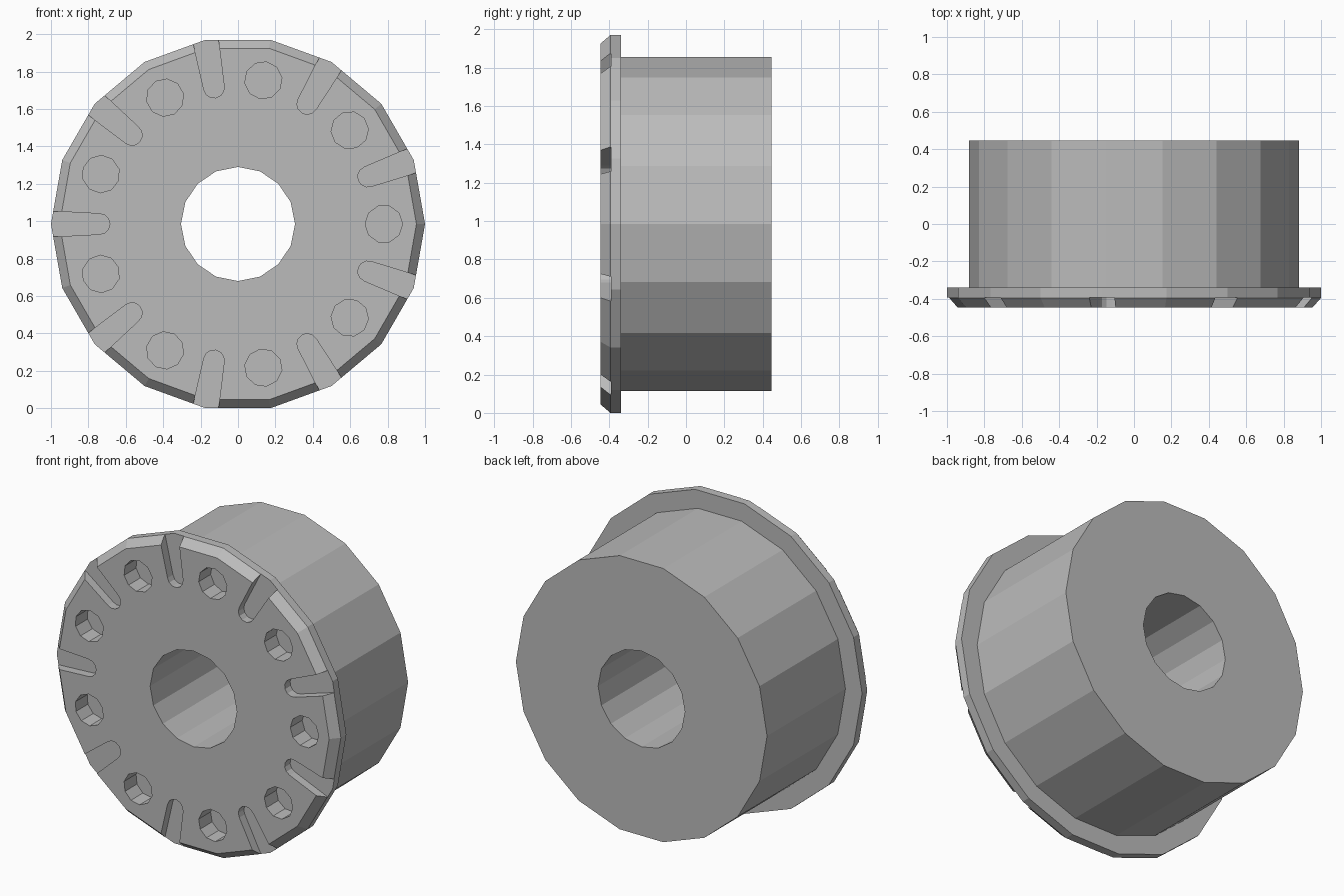
import bpy, bmesh, math
from mathutils import Matrix, Vector

default = bpy.data.objects.get("Cube")
if default:
    bpy.data.objects.remove(default)

CENTRE_Z = 0.985
FRONT, BACK = -0.447, 0.447
RIM_SIDES = 18
REPEATS = 9

grey = bpy.data.materials.new("plain grey")
grey.use_nodes = True
colour = (0.5, 0.5, 0.5, 1)
grey.diffuse_color = colour
grey.node_tree.nodes["Principled BSDF"].inputs["Base Color"].default_value = colour


def loft(bm, rings):
    """Bridge equal-sized rings of points and cap both ends."""
    loops = [[bm.verts.new(p) for p in ring] for ring in rings]
    n = len(loops[0])
    for a, b in zip(loops, loops[1:]):
        for i in range(n):
            j = (i + 1) % n
            bm.faces.new((a[i], a[j], b[j], b[i]))
    bm.faces.new(loops[0][::-1])
    bm.faces.new(loops[-1])


def circle(radius, sides, y, x=0):
    steps = [math.tau * i / sides for i in range(sides)]
    return [Vector((x + radius * math.cos(a), y, radius * math.sin(a))) for a in steps]


def make_object(name, bm):
    bmesh.ops.recalc_face_normals(bm, faces=bm.faces)
    mesh = bpy.data.meshes.new(name)
    bm.to_mesh(mesh)
    bm.free()
    mesh.materials.append(grey)
    obj = bpy.data.objects.new(name, mesh)
    obj.location.z = CENTRE_Z
    bpy.context.collection.objects.link(obj)
    return obj


# Flanged drum with a chamfered front rim
bm = bmesh.new()
profile = [(0.954, FRONT), (1, -0.395), (1, -0.34), (0.883, -0.34), (0.883, BACK)]
loft(bm, [circle(r, RIM_SIDES, y) for r, y in profile])
drum = make_object("flanged_drum", bm)

# Cutter for the central bore
bm = bmesh.new()
loft(bm, [circle(0.305, 16, y) for y in (FRONT - 0.1, BACK + 0.1)])
bore = make_object("bore_cutter", bm)

# Cutter for the ring of blind holes and the round-ended slots between them
bm = bmesh.new()
slot = [(1.1, -0.074), (1.1, 0.074)]
for i in range(7):
    a = math.pi / 2 + math.pi * i / 6
    slot.append((0.74 + 0.055 * math.cos(a), 0.055 * math.sin(a)))
for i in range(REPEATS):
    turn = Matrix.Rotation(math.tau * i / REPEATS, 3, 'Y')
    half_turn = Matrix.Rotation(math.tau * (i + 0.5) / REPEATS, 3, 'Y')
    loft(bm, [[turn @ p for p in circle(0.1, 10, y, 0.78)]
              for y in (FRONT - 0.1, FRONT + 0.12)])
    loft(bm, [[half_turn @ Vector((x, y, z)) for x, z in slot]
              for y in (FRONT - 0.1, FRONT + 0.055)])
recesses = make_object("recess_cutter", bm)

# Cut the recesses and bore, then keep only the finished drum
for cutter in (bore, recesses):
    cutter.hide_render = True
    mod = drum.modifiers.new(cutter.name, 'BOOLEAN')
    mod.operation = 'DIFFERENCE'
    mod.solver = 'EXACT'
    mod.object = cutter
depsgraph = bpy.context.evaluated_depsgraph_get()
drum.data = bpy.data.meshes.new_from_object(drum.evaluated_get(depsgraph))
drum.modifiers.clear()
for cutter in (bore, recesses):
    bpy.data.objects.remove(cutter)
